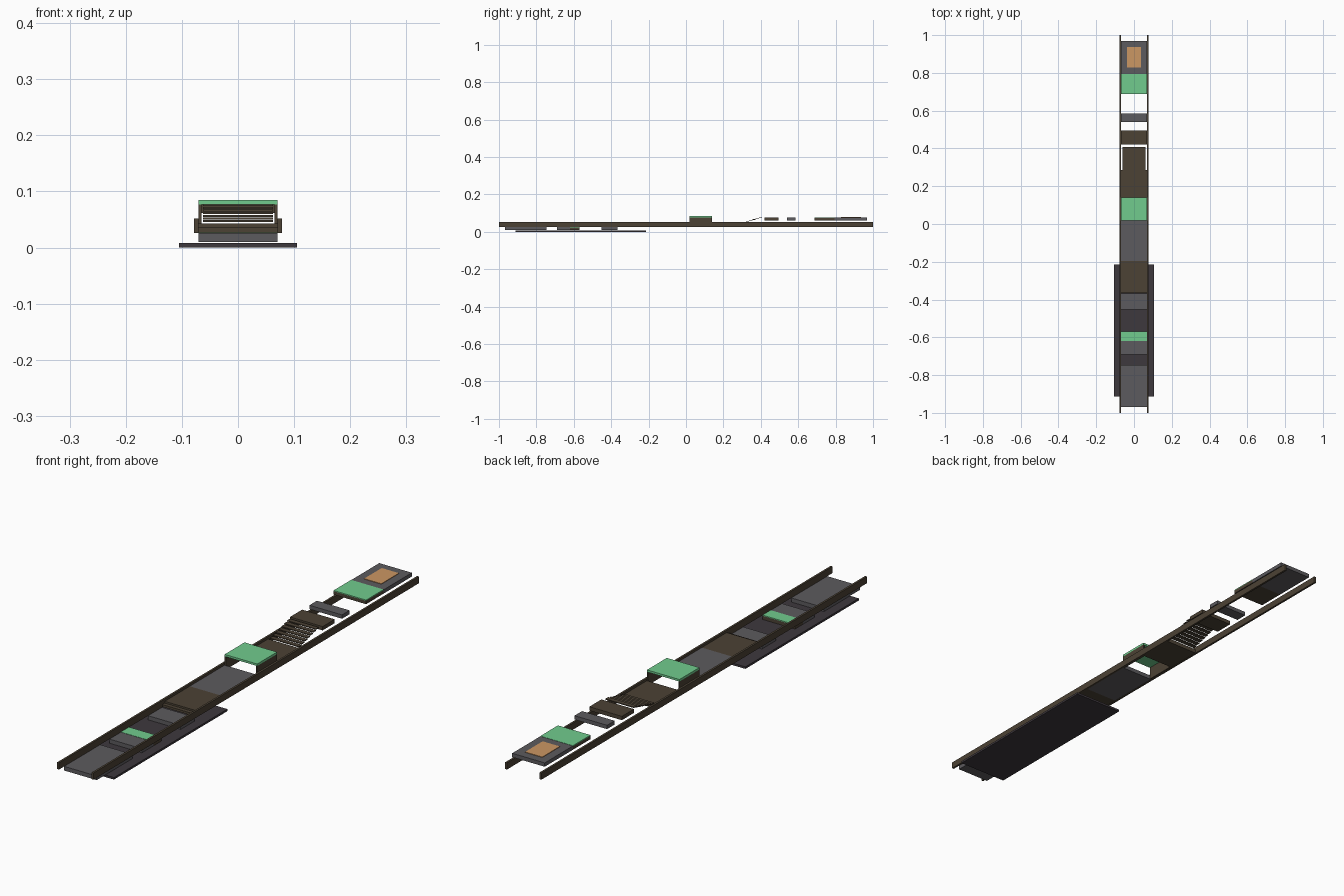
import bpy

if "Cube" in bpy.data.objects:
    bpy.data.objects.remove(bpy.data.objects["Cube"])


def material(name, rgb):
    m = bpy.data.materials.new(name)
    m.diffuse_color = (*rgb, 1)
    m.use_nodes = True
    m.node_tree.nodes["Principled BSDF"].inputs["Base Color"].default_value = m.diffuse_color
    return m


STONE = material("grey stone", (0.108, 0.104, 0.112))
WOOD = material("dark brown wood", (0.072, 0.054, 0.035))
GREEN = material("mint green", (0.165, 0.60, 0.27))
TAN = material("tan", (0.60, 0.31, 0.125))
POOL = material("dark plum", (0.048, 0.040, 0.048))


def box(name, mat, x, y, z):
    """Box from (min, max) ranges on each axis."""
    verts = [(a, b, c) for a in x for b in y for c in z]
    faces = [(0, 1, 3, 2), (4, 6, 7, 5), (0, 4, 5, 1),
             (2, 3, 7, 6), (0, 2, 6, 4), (1, 5, 7, 3)]
    me = bpy.data.meshes.new(name)
    me.from_pydata(verts, [], faces)
    me.materials.append(mat)
    ob = bpy.data.objects.new(name, me)
    bpy.context.collection.objects.link(ob)
    return ob


W = (-0.07, 0.07)
LOW, MID, HIGH = (0.010, 0.026), (0.027, 0.043), (0.062, 0.077)

# Pool plate under the front half
box("pool_plate", POOL, (-0.105, 0.105), (-0.912, -0.215), (0, 0.008))

# Long side rails
for side, x in (("left", (-0.078, -0.07)), ("right", (0.07, 0.078))):
    box(f"{side}_rail", WOOD, x, (-1, 1), (0.026, 0.052))

# Low platforms
box("start_platform", STONE, W, (-0.968, -0.747), LOW)
box("low_platform", STONE, W, (-0.69, -0.62), LOW)
box("low_green_base", WOOD, W, (-0.62, -0.57), (0.010, 0.024))
box("low_green_pad", GREEN, W, (-0.62, -0.57), (0.024, 0.027))
box("low_stepping_stone", STONE, W, (-0.452, -0.367), LOW)

# Middle floor, with a small step at its front
box("middle_front_step", WOOD, W, (-0.365, -0.35), (0.027, 0.036))
box("middle_front_floor", WOOD, W, (-0.35, -0.197), MID)
box("middle_stone_floor", STONE, W, (-0.197, 0.018), MID)
box("middle_back_floor", WOOD, W, (0.14, 0.285), MID)

# Open tunnel with a green roof
for side, x in (("left", (-0.07, -0.065)), ("right", (0.065, 0.07))):
    box(f"{side}_tunnel_wall", WOOD, x, (0.018, 0.14), (0.027, 0.077))
box("tunnel_roof", GREEN, W, (0.018, 0.14), (0.077, 0.085))

# Open stair of thin treads
for i in range(7):
    y, z = 0.285 + i * 0.0175, 0.0455 + i * 0.0047
    box(f"stair_tread_{i + 1}", WOOD, (-0.062, 0.062),
        (y, y + 0.0175), (z, z + 0.0033))

# High platforms
box("high_wood_platform", WOOD, W, (0.42, 0.494), HIGH)
box("high_stepping_stone", STONE, W, (0.539, 0.585), HIGH)
box("high_green_base", WOOD, W, (0.687, 0.795), (0.062, 0.075))
box("high_green_pad", GREEN, W, (0.687, 0.795), (0.075, 0.078))
box("finish_platform", STONE, W, (0.795, 0.968), HIGH)
box("finish_pad", TAN, (-0.037, 0.037), (0.828, 0.936), (0.077, 0.079))
